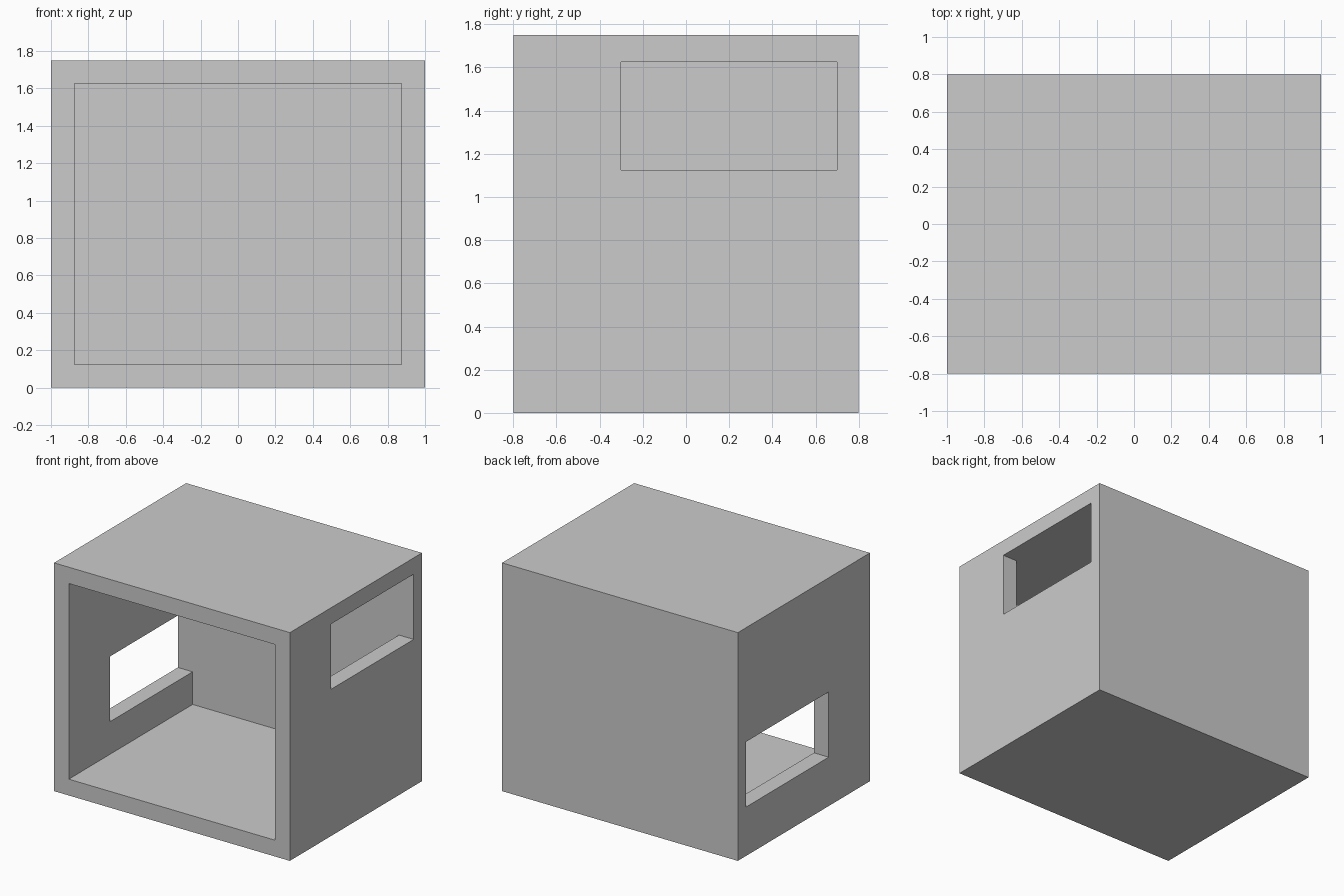
import bpy

if "Cube" in bpy.data.objects:
    bpy.data.objects.remove(bpy.data.objects["Cube"])


def box(name, lo, hi):
    """Axis-aligned box between two corners."""
    centre = [(a + b) / 2 for a, b in zip(lo, hi)]
    bpy.ops.mesh.primitive_cube_add(size=1, location=centre)
    obj = bpy.context.object
    obj.name = name
    obj.scale = [b - a for a, b in zip(lo, hi)]
    bpy.ops.object.transform_apply(location=True, rotation=False, scale=True)
    return obj


def cut(target, name, lo, hi):
    """Subtract a box from the target and discard the cutter."""
    cutter = box(name, lo, hi)
    mod = target.modifiers.new(name, 'BOOLEAN')
    mod.operation = 'DIFFERENCE'
    mod.solver = 'EXACT'
    mod.object = cutter
    bpy.context.view_layer.objects.active = target
    bpy.ops.object.modifier_apply(modifier=mod.name)
    bpy.data.objects.remove(cutter, do_unlink=True)


# Outer block
shell = box("room_shell", (-1, -0.8, 0), (1, 0.8, 1.75))

# Room interior, open at the front
cut(shell, "interior", (-0.875, -1, 0.125), (0.875, 0.7, 1.625))

# High window on the right, low window on the left, both flush with the back wall
cut(shell, "right_window", (0.7, -0.3, 1.125), (1.2, 0.7, 1.625))
cut(shell, "left_window", (-1.2, -0.3, 0.375), (-0.7, 0.7, 0.875))
